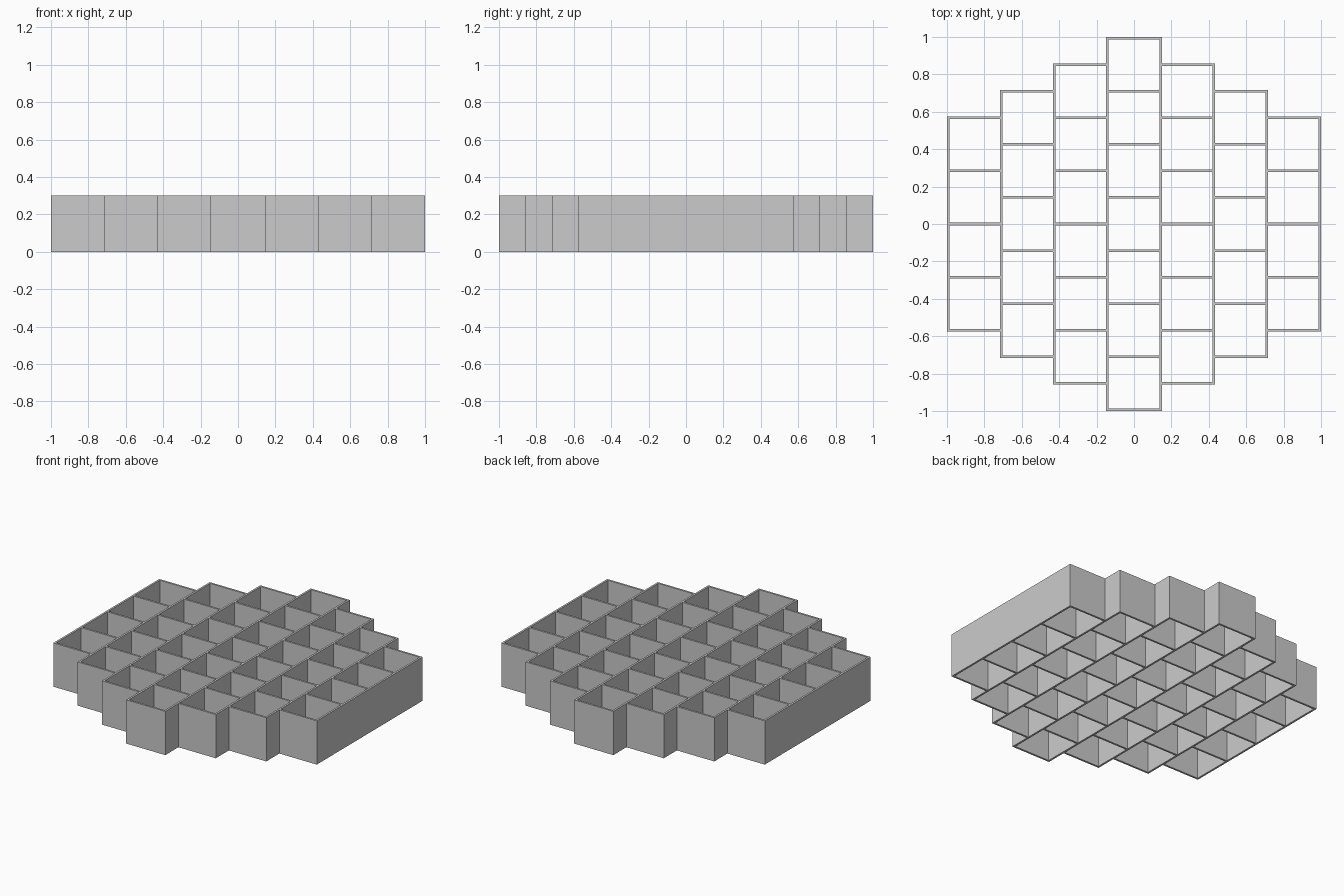
import bpy
import bmesh
from mathutils import Matrix

if "Cube" in bpy.data.objects:
    bpy.data.objects.remove(bpy.data.objects["Cube"], do_unlink=True)

WALL = 0.0135                # wall thickness
PITCH = (2 - WALL) / 7       # cell spacing
HEIGHT = 0.3
CENTRE_CELLS = 7             # the middle column; each column outward has one less

grey = bpy.data.materials.new("plain grey")
grey.use_nodes = True
colour = (0.6, 0.6, 0.6, 1)
grey.diffuse_color = colour
grey.node_tree.nodes["Principled BSDF"].inputs["Base Color"].default_value = colour


def add_wall(bm, x, y, width, depth, open_ends=False):
    """Upright slab standing on the ground; open_ends drops faces hidden in other walls."""
    place = Matrix.Translation((x, y, HEIGHT / 2)) @ Matrix.Diagonal((width, depth, HEIGHT, 1))
    verts = bmesh.ops.create_cube(bm, size=1, matrix=place)["verts"]
    if open_ends:
        bm.normal_update()
        faces = {f for v in verts for f in v.link_faces}
        ends = [f for f in faces if abs(f.normal.x) > 0.9]
        bmesh.ops.delete(bm, geom=ends, context="FACES_ONLY")


def finish(bm, name):
    mesh = bpy.data.meshes.new(name)
    bm.to_mesh(mesh)
    bm.free()
    mesh.materials.append(grey)
    obj = bpy.data.objects.new(name, mesh)
    bpy.context.collection.objects.link(obj)


# Long walls between the columns, mirrored left and right
bm = bmesh.new()
for step in range(4):
    length = (CENTRE_CELLS - step) * PITCH + WALL
    for side in (-1, 1):
        add_wall(bm, side * (step + 0.5) * PITCH, 0, WALL, length)
finish(bm, "long_walls")

# Short cross walls closing the cells of each staggered column
bm = bmesh.new()
for column in range(-3, 4):
    cells = CENTRE_CELLS - abs(column)
    for row in range(cells + 1):
        add_wall(bm, column * PITCH, (row - cells / 2) * PITCH,
                 PITCH - WALL, WALL, open_ends=True)
finish(bm, "cross_walls")
